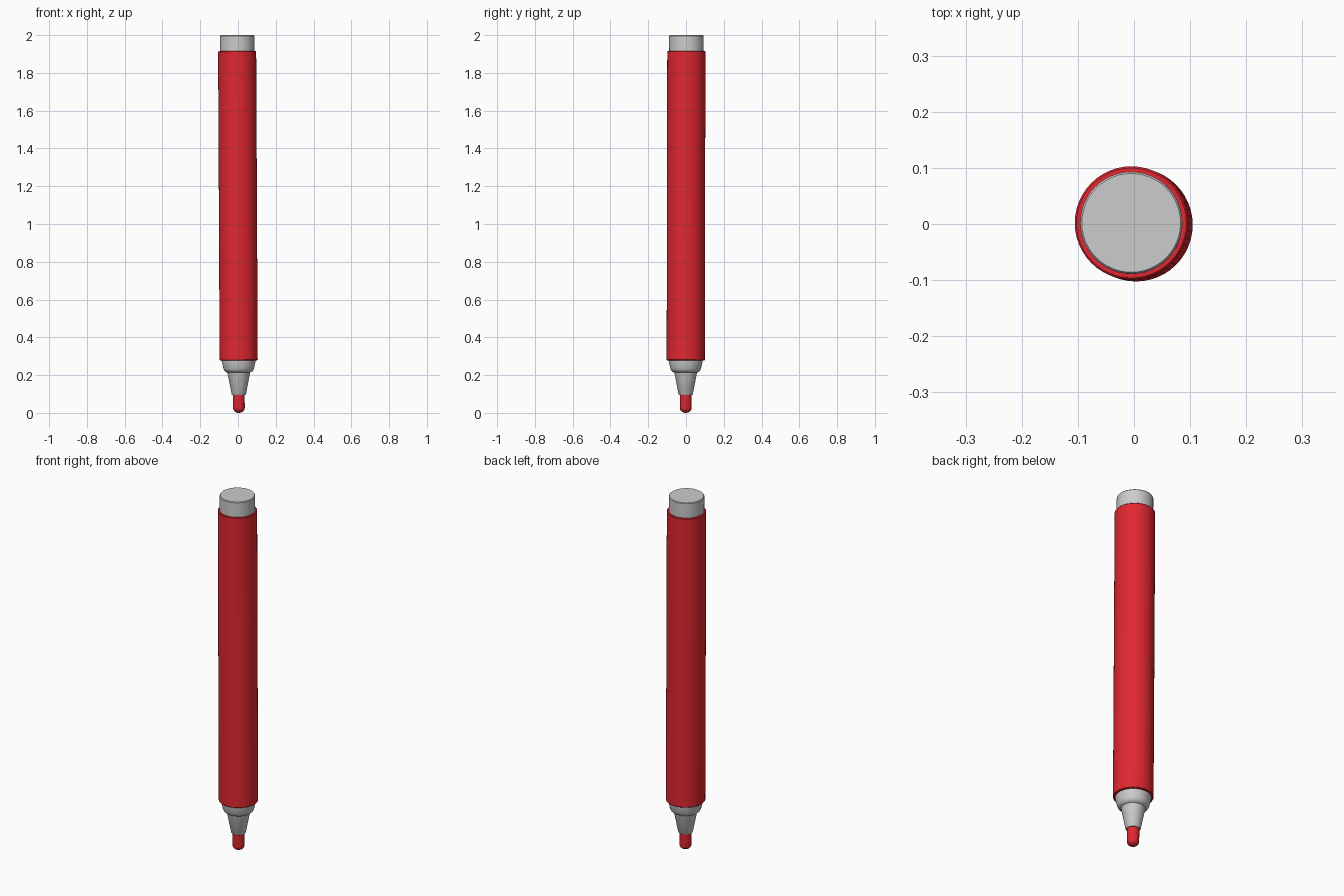
import bpy, bmesh, math
from mathutils import Matrix, Vector

if "Cube" in bpy.data.objects:
    bpy.data.objects.remove(bpy.data.objects["Cube"])

SEG = 48
# the pen leans very slightly off vertical
TILT = (Matrix.Translation(Vector((0.005, -0.002, 0)))
        @ Matrix.Rotation(-0.005, 4, 'Y') @ Matrix.Rotation(-0.002, 4, 'X'))


def material(name, color):
    m = bpy.data.materials.new(name)
    m.diffuse_color = color
    m.use_nodes = True
    m.node_tree.nodes["Principled BSDF"].inputs["Base Color"].default_value = m.diffuse_color
    return m


def lathe(name, profile, mat=None):
    """Revolve (radius, z) points around z; radius 0 closes to a pole."""
    bm = bmesh.new()
    verts = [bm.verts.new((r, 0, z)) for r, z in profile]
    edges = [bm.edges.new(pair) for pair in zip(verts, verts[1:])]
    bmesh.ops.spin(bm, geom=verts + edges, cent=(0, 0, 0), axis=(0, 0, 1),
                   angle=math.tau, steps=SEG, use_duplicate=False)
    bmesh.ops.remove_doubles(bm, verts=bm.verts, dist=1e-5)
    bmesh.ops.recalc_face_normals(bm, faces=bm.faces)
    me = bpy.data.meshes.new(name)
    bm.to_mesh(me)
    bm.free()
    ob = bpy.data.objects.new(name, me)
    bpy.context.collection.objects.link(ob)
    if mat:
        me.materials.append(mat)
    ob.matrix_world = TILT
    bpy.ops.object.select_all(action='DESELECT')
    ob.select_set(True)
    bpy.context.view_layer.objects.active = ob
    bpy.ops.object.shade_smooth_by_angle(angle=math.radians(35))
    return ob


red = material("red", (0.75, 0.02, 0.03, 1))

# barrel
lathe("barrel", [(0, 0.278), (0.098, 0.278), (0.101, 0.281),
                 (0.101, 1.912), (0.098, 1.915), (0, 1.915)], red)

# end plug
lathe("end_plug", [(0, 1.90), (0.091, 1.90), (0.091, 1.996),
                   (0.088, 2.0), (0, 2.0)])

# stepped nose cone
lathe("nose_cone", [(0, 0.095), (0.035, 0.095), (0.038, 0.099), (0.059, 0.208),
                    (0.061, 0.214), (0.070, 0.218), (0.077, 0.225),
                    (0.081, 0.235), (0.090, 0.275), (0.090, 0.285), (0, 0.285)])

# rounded felt nib
nib = [(0.031 * math.sin(a), 0.026 - 0.026 * math.cos(a))
       for a in (i * math.pi / 16 for i in range(9))]
lathe("felt_nib", nib + [(0.031, 0.10), (0, 0.10)], red)
